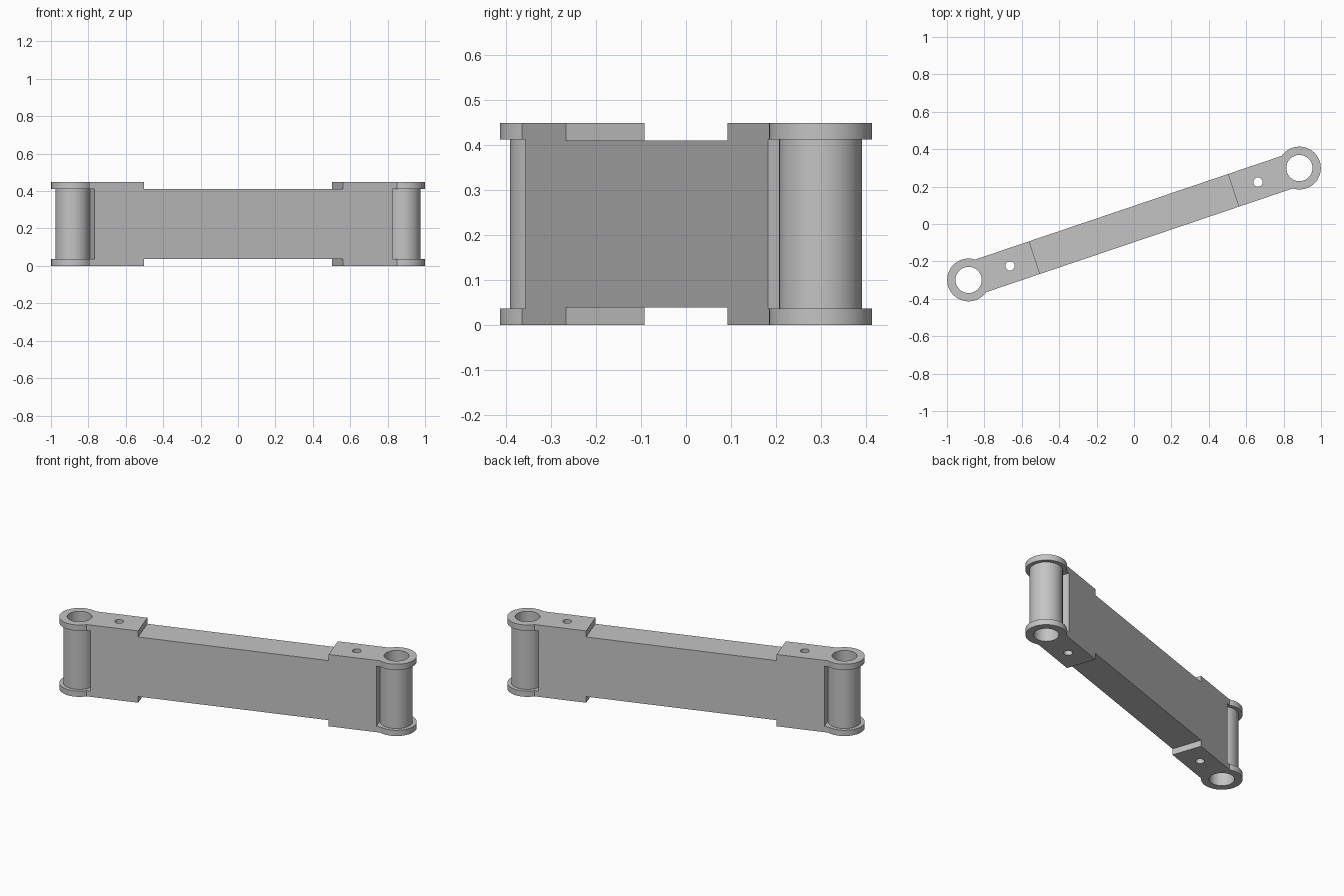
import bpy
import math
from mathutils import Matrix

default = bpy.data.objects.get("Cube")
if default:
    bpy.data.objects.remove(default, do_unlink=True)

HEIGHT = 0.448        # overall height
FLANGE = 0.036        # thickness of the eye flanges
STEP = 0.038          # depth of the waist step
HALF_W = 0.092        # half width of the bar
BAR_END = 0.842       # end wall of the bar, along its own axis
STEP_AT = 0.561       # where the end pads begin
EYE_AT = 0.9335       # eye centres
PIN_AT = 0.70         # small pin holes
ANGLE = math.atan2(0.299, 0.884)

steel = bpy.data.materials.new("plain_grey")
steel.use_nodes = True
GREY = (0.55, 0.55, 0.55, 1)
steel.diffuse_color = GREY
steel.node_tree.nodes["Principled BSDF"].inputs["Base Color"].default_value = GREY


def box(name, x0, x1, z0, z1):
    bpy.ops.mesh.primitive_cube_add(size=1)
    ob = bpy.context.object
    ob.name = name
    ob.data.transform(Matrix.Translation(((x0 + x1) / 2, 0, (z0 + z1) / 2))
                      @ Matrix.Diagonal((x1 - x0, 2 * HALF_W, z1 - z0, 1)))
    ob.data.materials.append(steel)
    return ob


def cylinder(name, x, radius, z0, z1, sides=64):
    bpy.ops.mesh.primitive_cylinder_add(vertices=sides, radius=radius, depth=z1 - z0)
    ob = bpy.context.object
    ob.name = name
    ob.data.transform(Matrix.Translation((x, 0, (z0 + z1) / 2)))
    ob.data.materials.append(steel)
    return ob


def combine(target, tool, operation):
    bpy.context.view_layer.objects.active = target
    mod = target.modifiers.new(operation.lower(), "BOOLEAN")
    mod.operation = operation
    mod.solver = "EXACT"
    mod.object = tool
    bpy.ops.object.modifier_apply(modifier=mod.name)
    bpy.data.objects.remove(tool, do_unlink=True)


# Waisted bar
arm = box("link_arm", -BAR_END, BAR_END, STEP, HEIGHT - STEP)

for side in (-1, 1):
    # Full-height end pad
    x0, x1 = sorted((side * STEP_AT, side * BAR_END))
    combine(arm, box("end_pad", x0, x1, 0, HEIGHT), "UNION")

    # Round flanges with straight necks, top and bottom
    for z in (0, HEIGHT - FLANGE):
        n0, n1 = sorted((side * (BAR_END - 0.05), side * EYE_AT))
        combine(arm, box("flange_neck", n0, n1, z, z + FLANGE), "UNION")
        combine(arm, cylinder("eye_flange", side * EYE_AT, 0.1145, z, z + FLANGE), "UNION")

    # Sleeve between the flanges
    combine(arm, cylinder("sleeve", side * EYE_AT, HALF_W, FLANGE / 2, HEIGHT - FLANGE / 2), "UNION")

    # Eye bore and pin hole
    combine(arm, cylinder("eye_bore", side * EYE_AT, 0.07, -0.1, HEIGHT + 0.1), "DIFFERENCE")
    combine(arm, cylinder("pin_hole", side * PIN_AT, 0.025, -0.1, HEIGHT + 0.1, 32), "DIFFERENCE")

# Swing the finished arm to its resting angle
arm.data.transform(Matrix.Rotation(ANGLE, 4, "Z"))

bpy.ops.object.select_all(action="DESELECT")
arm.select_set(True)
bpy.context.view_layer.objects.active = arm
bpy.ops.object.shade_smooth_by_angle(angle=math.radians(30))
